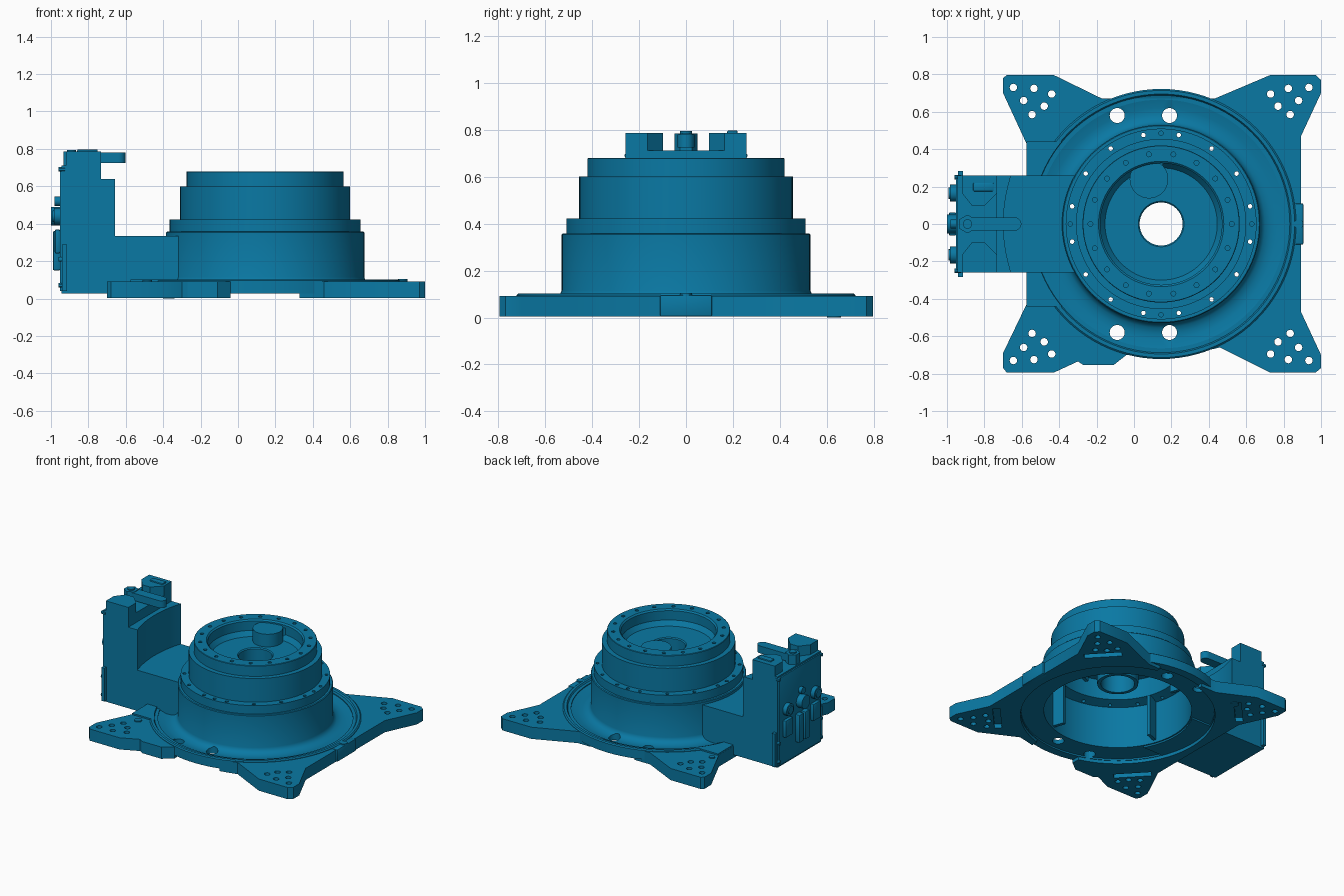
import bpy, bmesh
from math import sin, cos, pi, radians
from mathutils import Matrix

if "Cube" in bpy.data.objects:
    bpy.data.objects.remove(bpy.data.objects["Cube"])

CX = 0.145  # turret axis
blue = bpy.data.materials.new("blue_paint")
blue.diffuse_color = (0.003, 0.19, 0.37, 1)
blue.use_nodes = True
blue.node_tree.nodes["Principled BSDF"].inputs["Base Color"].default_value = blue.diffuse_color


def finish(bm, name):
    bmesh.ops.recalc_face_normals(bm, faces=bm.faces[:])
    me = bpy.data.meshes.new(name)
    bm.to_mesh(me)
    bm.free()
    ob = bpy.data.objects.new(name, me)
    bpy.context.collection.objects.link(ob)
    me.materials.append(blue)
    return ob


def box(name, x0, x1, y0, y1, z0, z1, bevel=0):
    bm = bmesh.new()
    m = Matrix.Translation(((x0 + x1) / 2, (y0 + y1) / 2, (z0 + z1) / 2)) @ Matrix.Diagonal((x1 - x0, y1 - y0, z1 - z0, 1))
    bmesh.ops.create_cube(bm, size=1, matrix=m)
    if bevel:
        bmesh.ops.bevel(bm, geom=bm.edges[:], offset=bevel, segments=2, affect='EDGES', profile=0.5)
    return finish(bm, name)


def prism(name, pts, z0, z1):
    bm = bmesh.new()
    f = bm.faces.new([bm.verts.new((x, y, z0)) for x, y in pts])
    r = bmesh.ops.extrude_face_region(bm, geom=[f])
    bmesh.ops.translate(bm, vec=(0, 0, z1 - z0), verts=[v for v in r['geom'] if isinstance(v, bmesh.types.BMVert)])
    return finish(bm, name)


def cyls(name, items, seg=24, axis='Z'):
    """Several cylinders in one object: (x, y, z, radius, length) from the base point."""
    bm = bmesh.new()
    rot = Matrix.Rotation(radians(-90), 4, 'Y') if axis == 'X' else Matrix()
    for x, y, z, r, h in items:
        m = Matrix.Translation((x, y, z)) @ rot @ Matrix.Translation((0, 0, h / 2))
        bmesh.ops.create_cone(bm, cap_ends=True, segments=seg, radius1=r, radius2=r, depth=h, matrix=m)
    return finish(bm, name)


def lathe(name, profile, seg=96):
    bm = bmesh.new()
    rings = [[bm.verts.new((CX + r * cos(2 * pi * i / seg), r * sin(2 * pi * i / seg), z)) for i in range(seg)]
             for r, z in profile]
    for k, a in enumerate(rings):
        b = rings[(k + 1) % len(rings)]
        for i in range(seg):
            j = (i + 1) % seg
            bm.faces.new((a[i], a[j], b[j], b[i]))
    return finish(bm, name)


def turn(ob, angle):
    """Turn an object about the turret axis (its x origin sits on that axis)."""
    ob.data.transform(Matrix.Translation((CX, 0, 0)) @ Matrix.Rotation(radians(angle), 4, 'Z'))
    return ob


def cut(ob, cutter):
    cutter.hide_render = True
    mod = ob.modifiers.new("cut", 'BOOLEAN')
    mod.operation, mod.solver, mod.object = 'DIFFERENCE', 'EXACT', cutter
    bpy.context.view_layer.objects.active = ob
    bpy.ops.object.modifier_apply(modifier=mod.name)
    bpy.data.objects.remove(cutter)


# Hollow stepped turret with dished flange, top pocket and central tube
turret = lathe("turret", [
    (.722, .028), (.722, .096), (.714, .103), (.695, .103), (.688, .092), (.62, .072), (.585, .073), (.555, .081),
    (.538, .095), (.53, .115), (.53, .353), (.525, .358), (.51, .358), (.51, .422), (.455, .422), (.455, .60),
    (.42, .60), (.42, .677), (.417, .68), (.335, .68), (.325, .67), (.325, .60), (.30, .565), (.122, .565),
    (.115, .558), (.115, .25), (.14, .25), (.15, .52), (.43, .52), (.43, .375), (.505, .355), (.505, .04),
    (.66, .04), (.66, .028)])
drain = [(x, s * .58, 0, .04, .2) for x in (-.09, .19) for s in (1, -1)]
cut(turret, cyls("drain_cutter", drain, 32))


def ring(n, r, a0, z, rad, h):
    return [(CX + r * cos(a0 + 2 * pi * i / n), r * sin(a0 + 2 * pi * i / n), z, rad, h) for i in range(n)]


cut(turret, cyls("bolt_cutter", ring(16, .485, pi / 16, .34, .012, .15) + ring(4, .485, 0, .40, .012, .1)
                 + ring(18, .378, 0, .655, .013, .1), 12))

# Boss and oil plug inside the pocket
cyls("pocket_boss", [(.08, .24, .55, .103, .11)], 48)
cyls("pocket_plug", [(.14, .36, .55, .045, .10)], 32)

# Stiffening ribs inside the hollow underside
for i, a in enumerate((20, 110, 200, 290)):
    turn(box(f"inner_rib_{i}", .42, .51, -.012, .012, .06, .37), a)

# Four-footed base plate with shallow pockets under the feet
plate = prism("base_plate", [
    (-.68, .797), (-.43, .797), (-.17, .67), (.43, .67), (.73, .797), (.97, .797), (1, .77), (1, .70), (.893, .47),
    (.893, -.47), (1, -.70), (1, -.77), (.97, -.795), (.73, -.795), (.46, -.66), (.33, -.69), (-.04, -.70),
    (-.11, -.755), (-.27, -.755), (-.30, -.735), (-.43, -.795), (-.68, -.795), (-.70, -.77), (-.70, -.69),
    (-.575, -.43), (-.575, .43), (-.70, .70), (-.70, .78)], .004, .092)
cut(plate, cyls("plate_opening", [(CX, 0, -.1, .665, .4)], 96))
cut(plate, box("edge_clearance", -.04, .33, -1, 1, -.1, .028))
for a in (43, 137, 223, 317):
    cut(plate, turn(box("foot_pocket", .80, .85, -.13, .13, -.05, .035), a))
foot = [(-.645, .73), (-.535, .725), (-.44, .695), (-.59, .66), (-.48, .63), (-.545, .585)]
holes = [(CX + k * (x - CX), s * y, -.05, .02, .3) for x, y in foot for k in (1, -1) for s in (1, -1)]
cut(plate, cyls("foot_holes", holes, 16))

# Raised pad beneath the rear arm, front tab, small locating pin and plugs
pad = box("rear_pad", -.574, -.38, -.44, .44, .06, .103)
cut(pad, cyls("pad_cutter", [(CX, 0, 0, .69, .3)], 96))
box("side_tab", .86, .905, -.11, .11, .004, .096, .006)
cyls("tab_pin", [(.88, 0, .09, .025, .014)])
cyls("locating_pin", [(-.37, .63, 0, .03, .03)])
cyls("plate_plug", [(-.485, -.495, .08, .026, .02), (-.56, .49, .08, .02, .02)])

# Rear arm and column, hollowed concentric to the turret
arm = box("rear_arm", -.943, -.25, -.258, .258, .028, .638)
cut(arm, cyls("sweep_cutter", [(CX, 0, .335, .843, .5)], 128))
cut(arm, cyls("bore_cutter", [(CX, 0, -.1, .515, .8)], 96))
box("column_head", -.943, -.733, -.258, .258, .60, .712)

# Tapered prongs on the column
for s, side in ((1, "left"), (-1, "right")):
    prism(f"column_prong_{side}", [(-.92, s * .258), (-.733, s * .258), (-.733, s * .165), (-.80, s * .097),
                                   (-.865, s * .097), (-.92, s * .165)], .70, .787)
box("prong_cap", -.86, -.75, .175, .22, .78, .797, .006)

# Clamp lever with hexagonal hub
cyls("lever_hub", [(-.89, 0, .70, .05, .085)], 6)
cyls("lever_bolt", [(-.89, 0, .78, .025, .014)], 16)
tip = [radians(-90 + 18 * i) for i in range(11)]
prism("lever", [(-.88, -.036), *[(-.64 + .038 * cos(a), .036 * sin(a)) for a in tip], (-.88, .036)], .725, .78)

# Rear connector panel with its fittings
box("rear_panel", -.953, -.935, -.25, .25, .04, .70, .004)
for s, side in ((1, "left"), (-1, "right")):
    box(f"side_connector_{side}", -.98, -.95, s * .165 - .045, s * .165 + .045, .24, .37, .01)
    cyls(f"round_connector_{side}", [(-.95, s * .165, .44, .045, .035), (-.95, s * .165, .44, .03, .042)], 24, 'X')
    cyls(f"panel_screws_{side}", [(-.925, s * .25, z, .012, .035) for z in (.07, .21, .69)], 12, 'X')
    box(f"panel_lug_{side}", -.94, -.915, s * .262 - .022, s * .262 + .022, .04, .29)
for i, y in enumerate((-.035, .035)):
    box(f"tall_connector_{i}", -.99, -.95, y - .027, y + .027, .15, .36, .008)
cyls("centre_connector", [(-.95, 0, .44, .05, .05), (-.95, 0, .52, .025, .03)], 24, 'X')

# Smooth the round faces and keep hard edges
bpy.ops.object.select_all(action='SELECT')
bpy.context.view_layer.objects.active = turret
bpy.ops.object.shade_smooth_by_angle(angle=radians(30))
